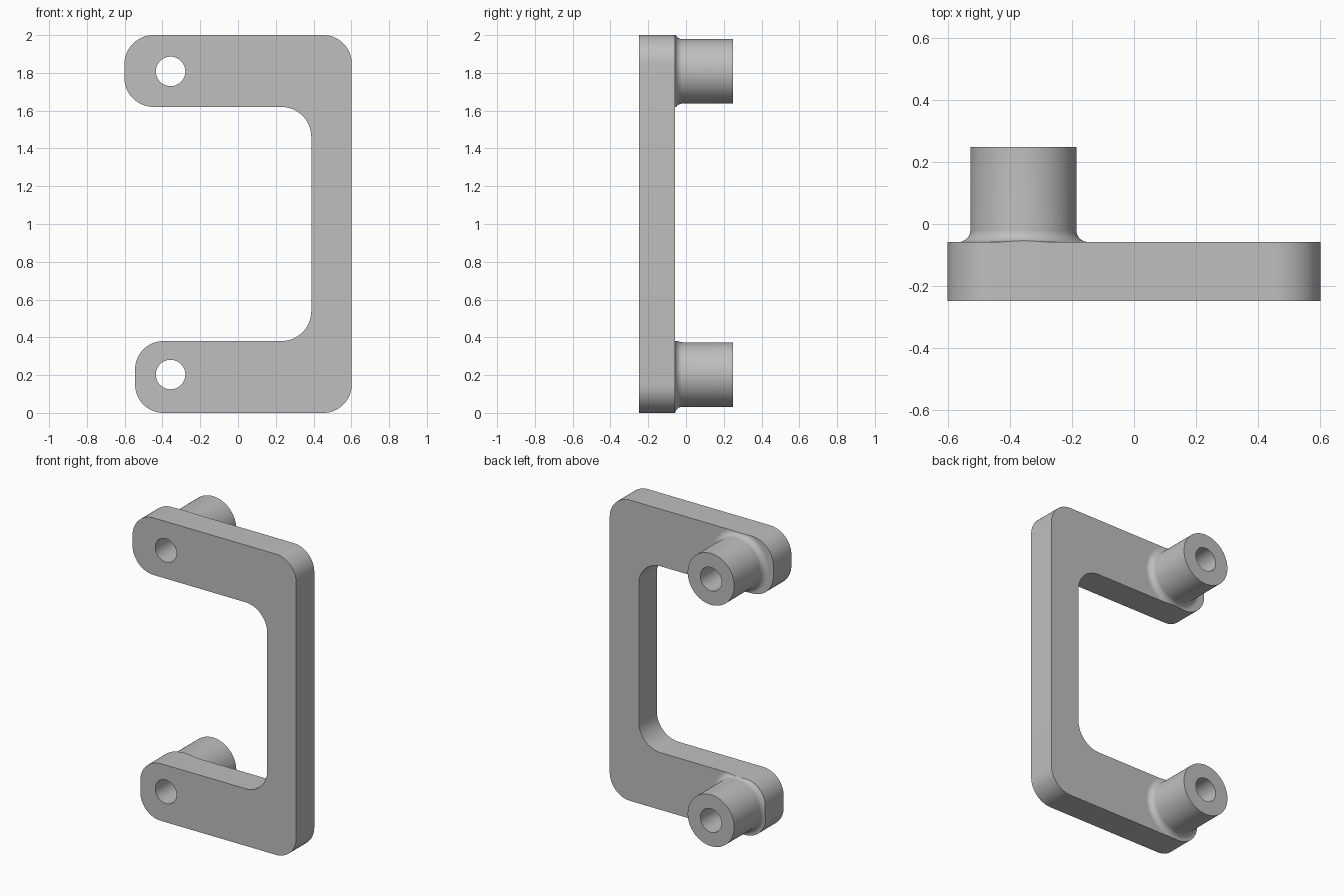
import bpy, bmesh, math
from mathutils import Vector
from mathutils.geometry import intersect_line_line_2d

if "Cube" in bpy.data.objects:
    bpy.data.objects.remove(bpy.data.objects["Cube"])

FRONT, BACK, TIP = -0.248, -0.058, 0.248   # plate front, plate back, boss end
R, BORE, FILLET = 0.171, 0.078, 0.038
SEG, ROWS = 96, 8
CENTRES = [Vector((-0.357, 0.203)), Vector((-0.357, 1.808))]

grey = bpy.data.materials.new("plain grey")
grey.diffuse_color = (0.52, 0.52, 0.52, 1)
grey.use_nodes = True
grey.node_tree.nodes["Principled BSDF"].inputs["Base Color"].default_value = grey.diffuse_color


def finish(bm, name):
    bmesh.ops.remove_doubles(bm, verts=bm.verts, dist=1e-5)
    bmesh.ops.recalc_face_normals(bm, faces=bm.faces)
    mesh = bpy.data.meshes.new(name)
    bm.to_mesh(mesh)
    bm.free()
    mesh.materials.append(grey)
    ob = bpy.data.objects.new(name, mesh)
    bpy.context.collection.objects.link(ob)
    bpy.ops.object.select_all(action='DESELECT')
    ob.select_set(True)
    bpy.context.view_layer.objects.active = ob
    bpy.ops.object.shade_smooth_by_angle(angle=math.radians(30))
    return ob


def rounded(corners, steps=16):
    """Polygon with every right-angled corner (x, z, radius) rounded."""
    pts = []
    for i, (x, z, r) in enumerate(corners):
        p = Vector((x, z))
        a = (Vector(corners[i - 1][:2]) - p).normalized()
        b = (Vector(corners[(i + 1) % len(corners)][:2]) - p).normalized()
        c = p + (a + b) * r
        for k in range(steps + 1):
            t = math.pi / 2 * k / steps
            pts.append(c - b * r * math.cos(t) - a * r * math.sin(t))
    return pts


def direction(i):
    t = 2 * math.pi * (i + 0.5) / SEG
    return Vector((math.cos(t), math.sin(t)))


outline = rounded([
    (-0.545, 0.0, 0.15), (0.602, 0.0, 0.15), (0.602, 2.0, 0.15), (-0.602, 2.0, 0.155),
    (-0.602, 1.62, 0.155), (0.388, 1.62, 0.16), (0.388, 0.38, 0.16), (-0.545, 0.38, 0.15)])

# C-shaped plate with two through holes
bm = bmesh.new()
holes = [[c + direction(i) * BORE for i in range(SEG)] for c in CENTRES]
edges = []
for loop in [outline] + holes:
    vs = [bm.verts.new((p.x, FRONT, p.y)) for p in loop]
    edges += [bm.edges.new((vs[i - 1], vs[i])) for i in range(len(vs))]
bmesh.ops.triangle_fill(bm, edges=edges, use_beauty=True, normal=(0, -1, 0))
ext = bmesh.ops.extrude_face_region(bm, geom=bm.faces[:])["geom"]
bmesh.ops.translate(bm, vec=(0, BACK - FRONT, 0),
                    verts=[v for v in ext if isinstance(v, bmesh.types.BMVert)])
finish(bm, "bracket_plate")


def edge_distance(c, d):
    """Distance from a boss centre to the plate outline along d."""
    far, best = c + d * 0.5, 0.5
    for i in range(len(outline)):
        hit = intersect_line_line_2d(c, far, outline[i - 1], outline[i])
        if hit:
            best = min(best, (hit - c).length)
    return best


# Hollow bosses, with a base fillet trimmed to the plate outline
for c, name in zip(CENTRES, ("lower_boss", "upper_boss")):
    bm = bmesh.new()
    cols = []
    for i in range(SEG):
        d = direction(i)
        lim = max(R + 1e-4, min(R + FILLET, edge_distance(c, d)))
        a0 = math.asin(min(1, (R + FILLET - lim) / FILLET))
        prof = [(BORE, BACK), (lim, BACK)]
        for k in range(ROWS + 1):
            a = a0 + (math.pi / 2 - a0) * k / ROWS
            prof.append((R + FILLET * (1 - math.sin(a)), BACK + FILLET * (1 - math.cos(a))))
        prof += [(R, TIP), (BORE, TIP)]
        cols.append([bm.verts.new((c.x + d.x * r, y, c.y + d.y * r)) for r, y in prof])
    n = len(cols[0])
    for i in range(SEG):
        p, q = cols[i - 1], cols[i]
        for k in range(n):
            bm.faces.new((p[k - 1], p[k], q[k], q[k - 1]))
    finish(bm, name)
